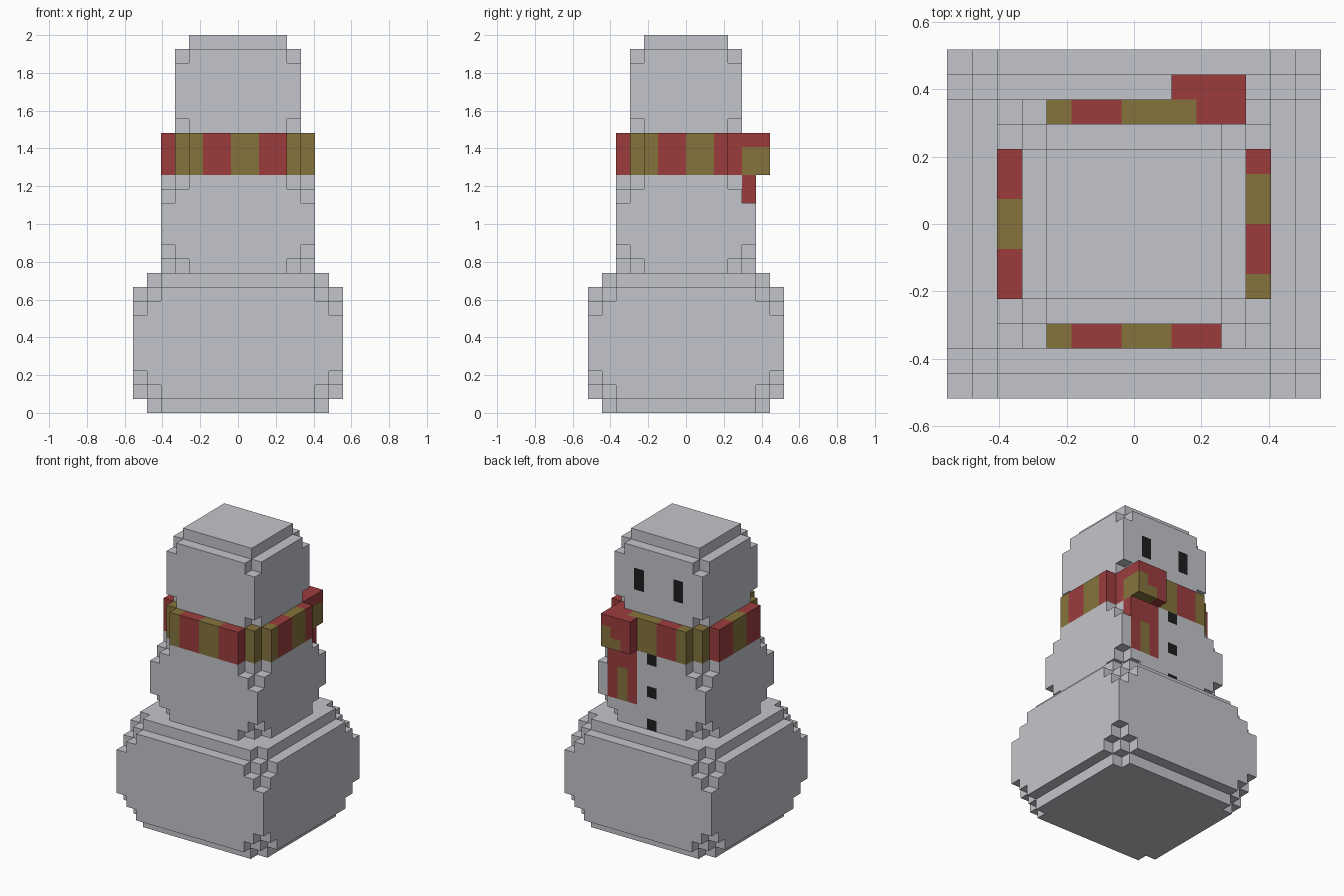
import bpy, bmesh
from mathutils import Vector

if "Cube" in bpy.data.objects:
    bpy.data.objects.remove(bpy.data.objects["Cube"], do_unlink=True)

U = 2 / 27            # edge length of one block
cells = {}            # (x, y, z) block centre -> (part name, colour name)

COLOURS = {
    "snow": (0.55, 0.555, 0.595),
    "scarf_red": (0.335, 0.046, 0.048),
    "scarf_olive": (0.235, 0.175, 0.046),
    "coal": (0.012, 0.013, 0.013),
}


def material(name):
    rgba = (*COLOURS[name], 1)
    m = bpy.data.materials.new(name)
    m.use_nodes = True
    m.diffuse_color = rgba
    bsdf = next(n for n in m.node_tree.nodes if n.type == 'BSDF_PRINCIPLED')
    bsdf.inputs["Base Color"].default_value = rgba
    bsdf.inputs["Roughness"].default_value = 0.9
    return m


def fill(part, colour, x, y, z):
    """Fill a box of blocks; colour is a name or a rule on the block centre."""
    for i in range(round(x[1] - x[0])):
        for j in range(round(y[1] - y[0])):
            for k in range(round(z[1] - z[0])):
                c = (x[0] + i + 0.5, y[0] + j + 0.5, z[0] + k + 0.5)
                cells[c] = (part, colour(*c) if callable(colour) else colour)


def slab(part, hx, hy, z0, z1, cut=0):
    """Centred snow layer whose four corners are cut back in steps."""
    for s in range(cut + 1):
        a, b = hx - s, hy - (cut - s)
        fill(part, "snow", (-a, a), (-b, b), (z0, z1))


def snowball(part, hx, hy, z0, z1):
    """Rounded block: inset caps, then stepped corners, then a full middle."""
    for lo, hi in ((z0, z0 + 1), (z1 - 1, z1)):
        slab(part, hx - 1, hy - 1, lo, hi, 1)
    for lo, hi in ((z0 + 1, z0 + 2), (z1 - 2, z1 - 1)):
        slab(part, hx, hy, lo, hi, 2)
    for lo, hi in ((z0 + 2, z0 + 3), (z1 - 3, z1 - 2)):
        slab(part, hx, hy, lo, hi, 1)
    slab(part, hx, hy, z0 + 3, z1 - 3)


# Snow body
snowball("middle_snowball", 5.5, 5, 9, 18)
snowball("base_snowball", 7.5, 7, 0, 10)
slab("head", 4.5, 4, 17, 21, 1)
slab("head", 4.5, 4, 21, 25)
slab("head", 4.5, 4, 25, 26, 1)
slab("head", 3.5, 3, 26, 27)


# Striped scarf around the neck
def stripe(position, start):
    return "scarf_olive" if (position - start) // 2 % 2 == 0 else "scarf_red"


def along_x(x, y, z):
    return stripe(x, -4.5)


def along_y(x, y, z):
    return stripe(y, -4)


NECK = (17, 20)
for side in (-1, 1):
    bar_y = (4, 5) if side > 0 else (-5, -4)
    fill("scarf", along_x, (-3.5, 3.5), bar_y, NECK)
    corner_y = (3, 4) if side > 0 else (-4, -3)
    fill("scarf", "scarf_olive", (-4.5, -3.5), corner_y, NECK)
    fill("scarf", along_y, (3.5, 4.5), corner_y, NECK)
fill("scarf", along_y, (4.5, 5.5), (-3, 3), NECK)
fill("scarf", lambda x, y, z: stripe(y, -1), (-5.5, -4.5), (-3, 3), NECK)

# Knot and hanging tail
fill("scarf_knot", "scarf_red", (1.5, 4.5), (4, 6), NECK)
fill("scarf_knot", "scarf_olive", (1.5, 2.5), (4, 5), NECK)
fill("scarf_knot", "scarf_olive", (3.5, 4.5), (4, 6), (17, 19))
fill("scarf_knot", "scarf_olive", (2.5, 3.5), (5, 6), (17, 18))
fill("scarf_tail", "scarf_red", (1.5, 4.5), (4, 5), (12, 17))
fill("scarf_tail", "scarf_olive", (2.5, 3.5), (4, 5), (12, 15))

# Eyes and buttons set flush in the snow
for x in (-2.5, 1.5):
    fill("eyes", "coal", (x, x + 1), (3, 4), (22, 24))
for z in (10, 13, 16):
    fill("buttons", "coal", (-0.5, 0.5), (4, 5), (z, z + 1))

# Turn the blocks into one mesh per part, keeping only exposed faces
mats = {name: material(name) for name in COLOURS}
for part in sorted({p for p, _ in cells.values()}):
    own = {c: col for c, (p, col) in cells.items() if p == part}
    used = sorted(set(own.values()))
    bm = bmesh.new()
    for c, col in own.items():
        for axis in range(3):
            for sign in (-1, 1):
                n = Vector((0, 0, 0))
                n[axis] = sign
                if tuple(Vector(c) + n) in cells:
                    continue
                u = Vector((0, 0, 0))
                u[(axis + 1) % 3] = 0.5
                v = n.cross(u)
                mid = Vector(c) + n / 2
                quad = (mid - u - v, mid + u - v, mid + u + v, mid - u + v)
                face = bm.faces.new([bm.verts.new(q * U) for q in quad])
                face.material_index = used.index(col)
    bmesh.ops.remove_doubles(bm, verts=bm.verts, dist=U / 100)
    mesh = bpy.data.meshes.new(part)
    bm.to_mesh(mesh)
    bm.free()
    for col in used:
        mesh.materials.append(mats[col])
    bpy.context.collection.objects.link(bpy.data.objects.new(part, mesh))
